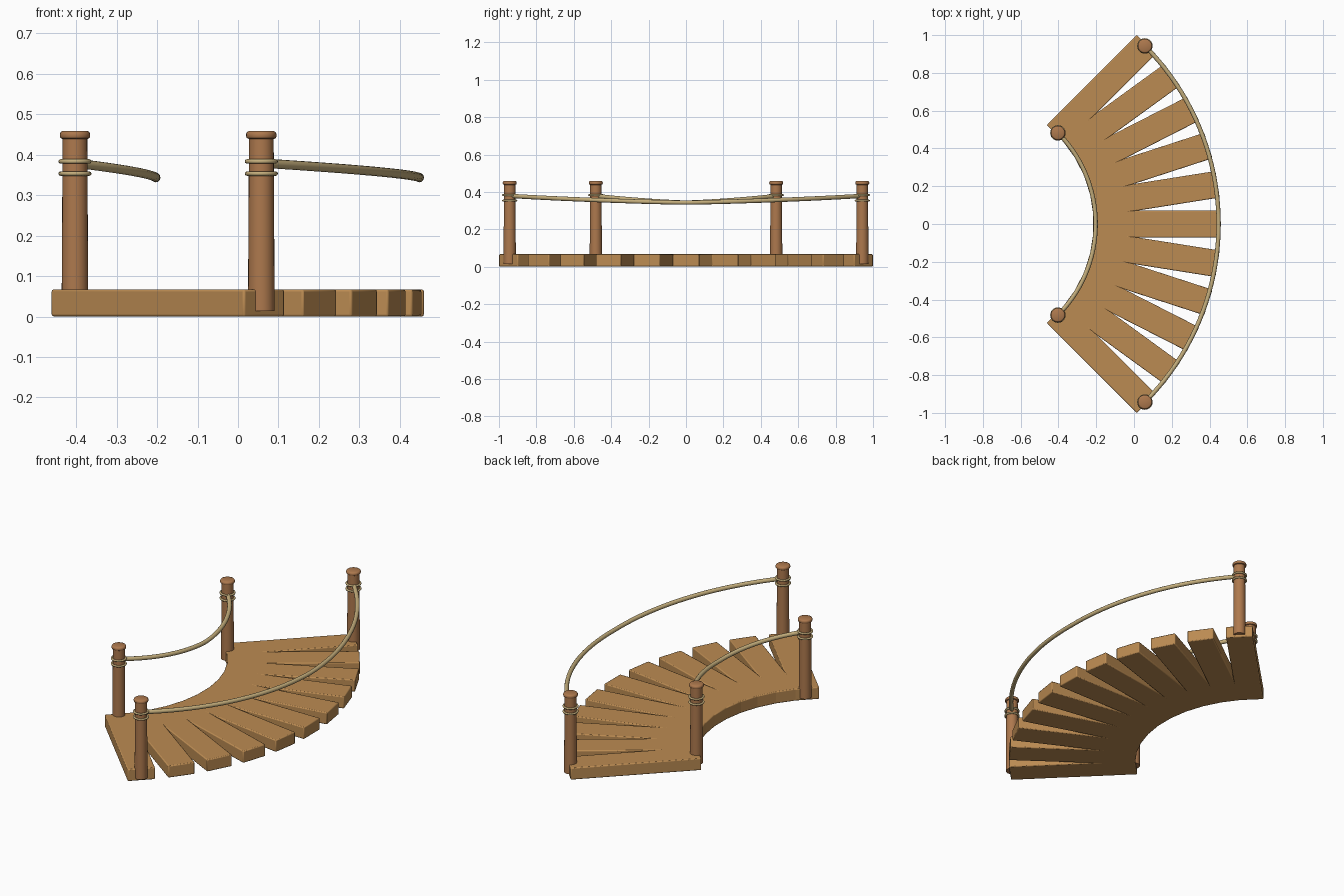
import bpy, math
from mathutils import Vector

if "Cube" in bpy.data.objects:
    bpy.data.objects.remove(bpy.data.objects["Cube"])

CX = -0.885                      # arc centre on the x axis
R_IN, R_OUT = 0.682, 1.333       # post and rope radii
SPAN = math.radians(45)


def material(name, color):
    m = bpy.data.materials.new(name)
    m.diffuse_color = (*color, 1)
    m.use_nodes = True
    m.node_tree.nodes["Principled BSDF"].inputs["Base Color"].default_value = m.diffuse_color
    return m


wood = material("plank_wood", (0.50, 0.26, 0.085))
post_wood = material("post_wood", (0.42, 0.19, 0.075))
rope_mat = material("rope", (0.55, 0.42, 0.20))


def polar(r, a, z):
    return Vector((CX + r * math.cos(a), r * math.sin(a), z))


def add_mesh(name, verts, faces, mat, smooth=True):
    me = bpy.data.meshes.new(name)
    me.from_pydata(verts, [], faces)
    me.materials.append(mat)
    ob = bpy.data.objects.new(name, me)
    bpy.context.collection.objects.link(ob)
    if smooth:
        bpy.ops.object.select_all(action='DESELECT')
        ob.select_set(True)
        bpy.context.view_layer.objects.active = ob
        bpy.ops.object.shade_smooth_by_angle(angle=math.radians(40))
    return ob


def lathe(name, profile, loc, mat, n=24):
    verts = [(r * math.cos(2 * math.pi * i / n), r * math.sin(2 * math.pi * i / n), z)
             for r, z in profile for i in range(n)]
    faces = [(k * n + i, k * n + (i + 1) % n, (k + 1) * n + (i + 1) % n, (k + 1) * n + i)
             for k in range(len(profile) - 1) for i in range(n)]
    faces.append(tuple(reversed(range(n))))
    faces.append(tuple(range((len(profile) - 1) * n, len(profile) * n)))
    ob = add_mesh(name, verts, faces, mat)
    ob.location = loc
    return ob


# Radial deck planks
for i in range(11):
    a = -SPAN + i * SPAN / 5
    bpy.ops.mesh.primitive_cube_add(size=1, location=polar((0.669 + 1.344) / 2, a, 0.0335),
                                    rotation=(0, 0, a))
    plank = bpy.context.object
    plank.name = f"plank_{i + 1}"
    plank.scale = (1.344 - 0.669, 0.142, 0.067)
    bpy.ops.object.transform_apply(location=False, rotation=False, scale=True)
    plank.data.materials.append(wood)
    bev = plank.modifiers.new("soft_edges", 'BEVEL')
    bev.width = 0.005
    bev.segments = 2
    bpy.ops.object.shade_smooth_by_angle(angle=math.radians(35))

# Corner posts with caps and rope bindings
for side, r in (("inner", R_IN), ("outer", R_OUT)):
    for end, a in (("front", -SPAN), ("back", SPAN)):
        base = polar(r, a, 0)
        lathe(f"{side}_{end}_post", [(0.033, 0.014), (0.0305, 0.445)], base, post_wood)
        lathe(f"{side}_{end}_post_cap",
              [(0.030, 0.438), (0.036, 0.441), (0.0375, 0.445), (0.0375, 0.451),
               (0.035, 0.456), (0.030, 0.4585)], base, post_wood)
        for k, z in enumerate((0.353, 0.383)):
            bpy.ops.mesh.primitive_torus_add(major_radius=0.0355, minor_radius=0.0055,
                                             major_segments=28, minor_segments=8,
                                             location=base + Vector((0, 0, z)))
            ring = bpy.context.object
            ring.name = f"{side}_{end}_rope_binding_{k + 1}"
            ring.data.materials.append(rope_mat)
            bpy.ops.object.shade_smooth()

# Sagging rope handrails
N, M, RAD = 40, 12, 0.0115
for side, r in (("inner", R_IN), ("outer", R_OUT)):
    verts, faces = [], []
    for i in range(N + 1):
        t = 2 * i / N - 1
        a = t * SPAN
        z = 0.343 + 0.036 * abs(t) ** 1.3
        for j in range(M):
            b = 2 * math.pi * j / M
            verts.append(polar(r + RAD * math.cos(b), a, z + RAD * math.sin(b)))
    for i in range(N):
        for j in range(M):
            j2 = (j + 1) % M
            faces.append((i * M + j2, i * M + j, (i + 1) * M + j, (i + 1) * M + j2))
    faces.append(tuple(range(M)))
    faces.append(tuple(reversed(range(N * M, (N + 1) * M))))
    add_mesh(f"{side}_rope", verts, faces, rope_mat)
